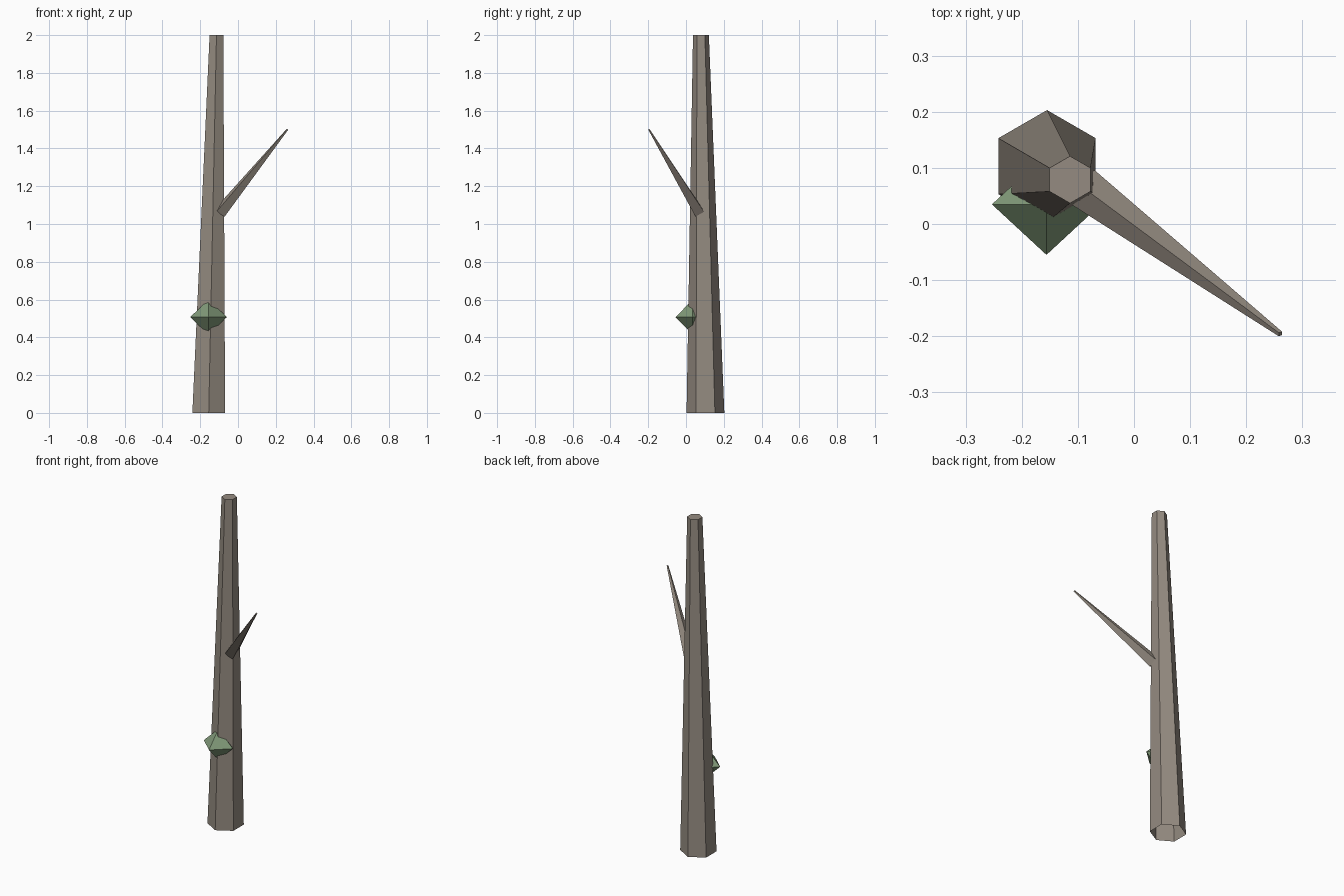
import bpy, bmesh
from math import cos, sin, radians
from mathutils import Vector

if "Cube" in bpy.data.objects:
    bpy.data.objects.remove(bpy.data.objects["Cube"])


def material(name, rgb):
    m = bpy.data.materials.new(name)
    m.diffuse_color = (*rgb, 1)
    m.use_nodes = True
    m.node_tree.nodes["Principled BSDF"].inputs["Base Color"].default_value = m.diffuse_color
    return m


def add_object(name, bm, mat):
    bmesh.ops.recalc_face_normals(bm, faces=bm.faces)
    me = bpy.data.meshes.new(name)
    bm.to_mesh(me)
    bm.free()
    me.materials.append(mat)
    ob = bpy.data.objects.new(name, me)
    bpy.context.collection.objects.link(ob)
    return ob


def tapered(name, a, b, ra, rb, sides, ax, ay, mat):
    """Tapered prism from a to b, open at the base, capped at the tip."""
    bm = bmesh.new()
    rings = []
    for c, r in ((a, ra), (b, rb)):
        ring = []
        for i in range(sides):
            t = radians(90) + radians(360) * i / sides
            ring.append(bm.verts.new(Vector(c) + ax * (r * cos(t)) + ay * (r * sin(t))))
        rings.append(ring)
    lo, hi = rings
    for i in range(sides):
        j = (i + 1) % sides
        bm.faces.new((lo[i], lo[j], hi[j], hi[i]))
    bm.faces.new(hi)
    return add_object(name, bm, mat)


bark = material("bark", (0.30, 0.26, 0.22))
leaf = material("leaf", (0.22, 0.32, 0.19))

# Trunk: leaning six-sided taper with horizontal ends
tapered("trunk", (-0.155, 0.103, 0), (-0.114, 0.079, 2), 0.1, 0.042, 6,
        Vector((1, 0, 0)), Vector((0, 1, 0)), bark)

# Branch: four-sided spike, rings square to its axis
start, end = Vector((-0.092, 0.066, 1.065)), Vector((0.261, -0.196, 1.5))
axis = (end - start).normalized()
side = axis.cross(Vector((0, 0, 1))).normalized()
tapered("branch", start, end, 0.037, 0.005, 4, side, side.cross(axis), bark)

# Leaf tuft: octahedron with its edge midpoints pulled inward, sunk in the trunk
bm = bmesh.new()
x, y, z = 0.108, 0.1, 0.103
ring = [bm.verts.new(p) for p in ((x, 0, 0), (0, y, 0), (-x, 0, 0), (0, -y, 0))]
poles = [bm.verts.new((0, 0, s * z)) for s in (1, -1)]
for pole in poles:
    for i in range(4):
        bm.faces.new((ring[i], ring[(i + 1) % 4], pole))
corners = set(ring + poles)
bmesh.ops.subdivide_edges(bm, edges=bm.edges[:], cuts=1, use_grid_fill=True)
for v in bm.verts:
    if v not in corners:
        v.co *= 0.9
tuft = add_object("leaf_tuft", bm, leaf)
tuft.location = (-0.156, 0.035, 0.507)
